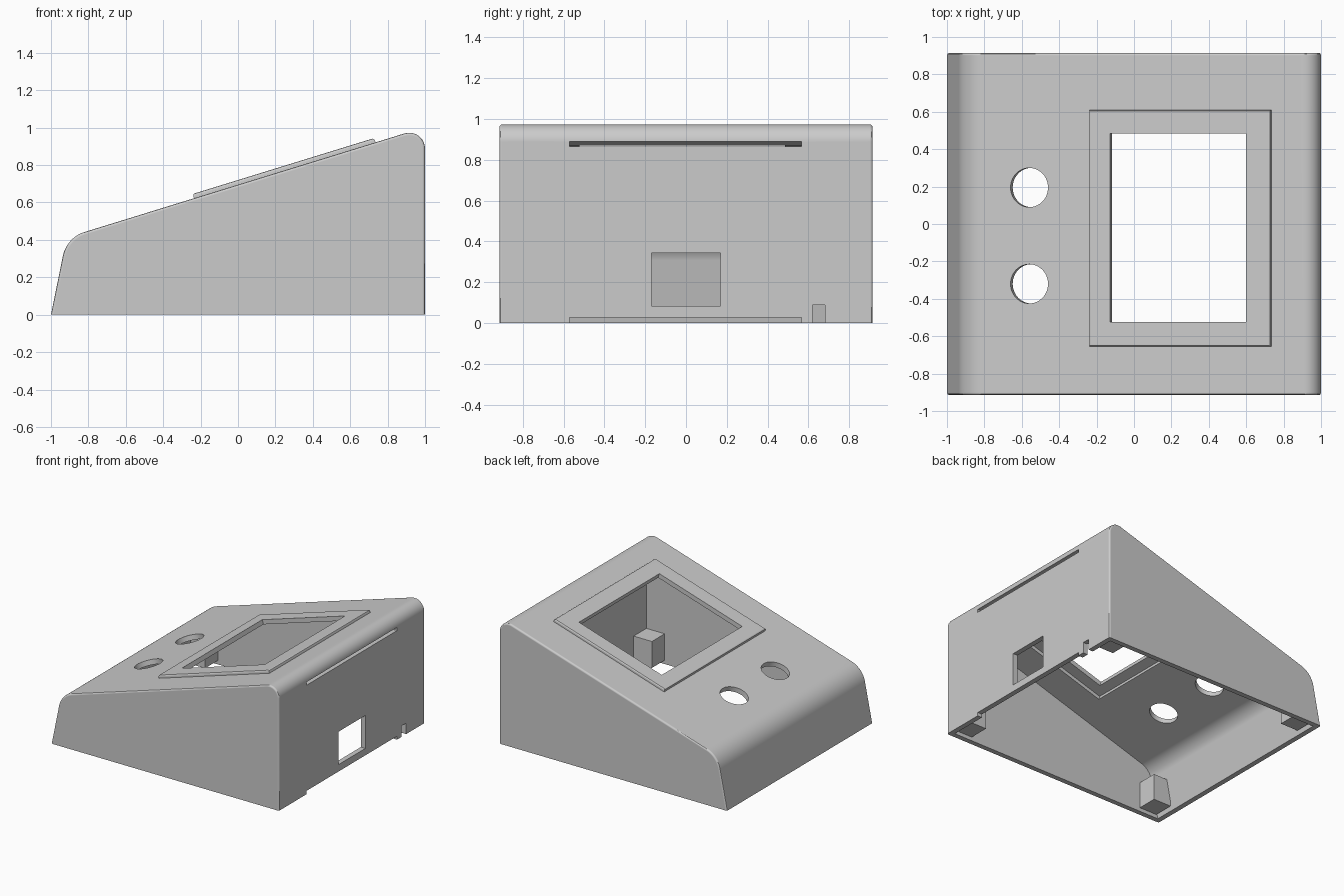
import bpy, bmesh, math
from mathutils import Matrix, Vector

cube = bpy.data.objects.get("Cube")
if cube:
    bpy.data.objects.remove(cube, do_unlink=True)

WALL, HALF_Y, RISE, LEAN, TOP_Z = 0.04, 0.915, 0.308, 0.203, 0.695
SLOPE = math.atan(RISE)

grey = bpy.data.materials.new("light grey plastic")
grey.use_nodes = True
COLOUR = (0.6, 0.6, 0.6, 1)
grey.diffuse_color = COLOUR
grey.node_tree.nodes["Principled BSDF"].inputs["Base Color"].default_value = COLOUR


def make_object(name, bm):
    bmesh.ops.recalc_face_normals(bm, faces=bm.faces)
    mesh = bpy.data.meshes.new(name)
    bm.to_mesh(mesh)
    bm.free()
    mesh.materials.append(grey)
    obj = bpy.data.objects.new(name, mesh)
    bpy.context.collection.objects.link(obj)
    return obj


def fillet(prev, corner, nxt, radius, steps=14):
    """Points of a round between two straight edges."""
    a, b = (prev - corner).normalized(), (nxt - corner).normalized()
    half = a.angle(b) / 2
    centre = corner + (a + b).normalized() * radius / math.sin(half)
    start = (corner + a * radius / math.tan(half) - centre).normalized()
    end = (corner + b * radius / math.tan(half) - centre).normalized()
    return [centre + start.slerp(end, i / steps).normalized() * radius
            for i in range(steps + 1)]


def wedge(name, inset, bottom, bevel=0.0):
    """Side profile with rounded shoulders, extruded across the width."""
    left = -1 + inset / math.cos(math.atan(LEAN))
    top = TOP_Z - inset / math.cos(SLOPE)
    right = 1 - inset
    z = (top + RISE * left) / (1 - RISE * LEAN)
    low = Vector((left + LEAN * bottom, bottom))
    nose = Vector((left + LEAN * z, z))
    peak = Vector((right, top + RISE * right))
    heel = Vector((right, bottom))
    pts = ([low] + fillet(low, nose, peak, 0.17 - inset)
           + fillet(nose, peak, heel, 0.085 - inset) + [heel])
    y = HALF_Y - inset
    bm = bmesh.new()
    face = bm.faces.new([bm.verts.new((p.x, -y, p.y)) for p in pts])
    grown = bmesh.ops.extrude_face_region(bm, geom=[face])["geom"]
    bmesh.ops.translate(bm, vec=(0, 2 * y, 0),
                        verts=[g for g in grown if isinstance(g, bmesh.types.BMVert)])
    # The extrusion leaves the first cap in place, so the solid is closed
    bmesh.ops.recalc_face_normals(bm, faces=bm.faces)
    if bevel:
        rim = [e for e in bm.edges
               if abs(e.verts[0].co.y - e.verts[1].co.y) < 1e-5
               and max(v.co.z for v in e.verts) > bottom + 0.01]
        bmesh.ops.bevel(bm, geom=rim, offset=bevel, segments=3, profile=0.5,
                        affect='EDGES')
    return make_object(name, bm)


def tilt():
    """Places flat coordinates on the sloping top, keeping x as seen from above."""
    stretch = Matrix.Scale(1 / math.cos(SLOPE), 4, (1, 0, 0))
    return Matrix.Translation((0, 0, TOP_Z)) @ Matrix.Rotation(-SLOPE, 4, 'Y') @ stretch


def box(name, lo, hi, tilted=False, bevel=0.0):
    """Box between two corners; tilted boxes lie on the sloping top."""
    lo, hi = Vector(lo), Vector(hi)
    bm = bmesh.new()
    bmesh.ops.create_cube(bm, size=1)
    for v in bm.verts:
        v.co = Vector([a + (b - a) * (c + 0.5) for a, b, c in zip(lo, hi, v.co)])
    if bevel:
        edges = [e for e in bm.edges if all(v.co.z > hi.z - 1e-5 for v in e.verts)]
        bmesh.ops.bevel(bm, geom=edges, offset=bevel, segments=3, profile=0.5,
                        affect='EDGES')
    if tilted:
        bmesh.ops.transform(bm, matrix=tilt(), verts=bm.verts)
    return make_object(name, bm)


def combine(target, tool, operation='DIFFERENCE'):
    mod = target.modifiers.new("combine", 'BOOLEAN')
    mod.object, mod.operation, mod.solver = tool, operation, 'EXACT'
    bpy.context.view_layer.objects.active = target
    bpy.ops.object.modifier_apply(modifier=mod.name)
    bpy.data.objects.remove(tool, do_unlink=True)


# Housing shell with raised screen bezel
housing = wedge("housing", 0, 0, bevel=0.014)
combine(housing, box("bezel", (-0.235, -0.655, -0.02), (0.735, 0.61, 0.024), True, 0.012), 'UNION')
combine(housing, wedge("cavity", WALL, -0.2))

# Screen recess behind the bezel, and its window
combine(housing, box("recess", (-0.195, -0.615, -0.08), (0.695, 0.57, -0.012), True))
combine(housing, box("window", (-0.12, -0.523, -0.1), (0.607, 0.485, 0.1), True))

# Round button holes through the sloping top
for y in (0.195, -0.32):
    bm = bmesh.new()
    bmesh.ops.create_cone(bm, cap_ends=True, segments=48, radius1=0.105, radius2=0.105, depth=0.2)
    at = Matrix.Translation((-0.56, y, TOP_Z - 0.56 * RISE))
    bmesh.ops.transform(bm, matrix=at @ Matrix.Rotation(-SLOPE, 4, 'Y'), verts=bm.verts)
    combine(housing, make_object("button_hole", bm))

# Openings in the tall wall: vent slot, socket, cable notch, lid gap
for y0, y1, z0, z1 in ((-0.57, 0.565, 0.865, 0.89), (-0.17, 0.168, 0.082, 0.343),
                       (0.62, 0.68, -0.1, 0.087), (-0.57, 0.565, -0.1, 0.027)):
    combine(housing, box("wall_opening", (0.93, y0, z0), (1.1, y1, z1)))

# Corner posts for the base plate
for x0, x1, end in ((-0.945, -0.79, "low"), (0.80, 0.97, "tall")):
    for y0, y1, side in ((-0.885, -0.715, "right"), (0.715, 0.885, "left")):
        box(f"{end}_{side}_post", (x0, y0, 0.03), (x1, y1, 0.24))

# Smooth rounds with flat faces kept flat
bpy.ops.object.select_all(action='DESELECT')
housing.select_set(True)
bpy.context.view_layer.objects.active = housing
bpy.ops.object.shade_smooth_by_angle(angle=math.radians(30))
flat = housing.modifiers.new("flat_faces", 'WEIGHTED_NORMAL')
flat.keep_sharp = True
